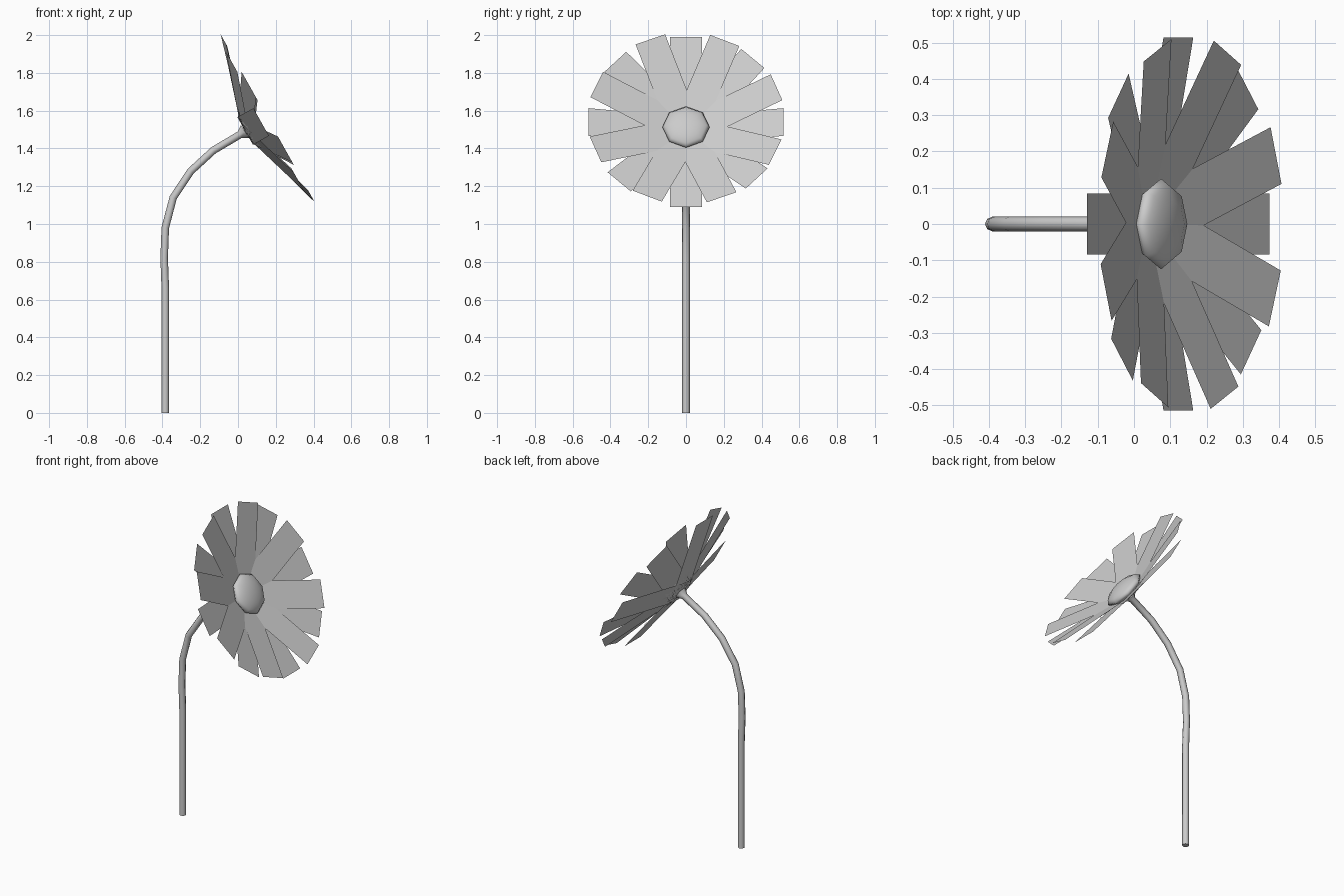
import bpy, math
from mathutils import Matrix, Vector

if "Cube" in bpy.data.objects:
    bpy.data.objects.remove(bpy.data.objects["Cube"])

# Flower head frame: local Y points up the tilted face, local Z looks out of it
n = Vector((0.872, 0, 0.489)).normalized()
v = Vector((-n.z, 0, n.x))
head = Matrix(((0, v.x, n.x, 0.1225),
               (1, v.y, n.y, 0),
               (0, v.z, n.z, 1.54),
               (0, 0, 0, 1)))


def petal_ring(name, start, count, tip_height):
    """Ring of straight strip petals rising from the centre to tip_height."""
    half, length, base = 0.084, 0.515, -0.097
    verts, faces = [], []
    for i in range(count):
        a = math.radians(start + 360 * i / count)
        out = Vector((math.sin(a), math.cos(a), 0))
        side = Vector((math.cos(a), -math.sin(a), 0))
        k = len(verts)
        for r, w in ((0, half), (length, half)):
            z = base + (tip_height - base) * r / length
            for s in (-1, 1):
                verts.append(out * r + side * s * w + Vector((0, 0, z)))
        faces.append((k, k + 2, k + 3, k + 1)[::-1])
    me = bpy.data.meshes.new(name)
    me.from_pydata(verts, [], faces)
    ob = bpy.data.objects.new(name, me)
    ob.matrix_world = head
    bpy.context.collection.objects.link(ob)


# Petals: back, middle and front layers
petal_ring("petals_back", 0, 4, 0.0)
petal_ring("petals_middle", 43.4, 4, 0.02)
petal_ring("petals_front", 23.5, 8, 0.04)

# Flower centre: flattened eight-sided dome
bpy.ops.mesh.primitive_uv_sphere_add(segments=8, ring_count=6, radius=1)
centre = bpy.context.object
centre.name = "flower_centre"
centre.matrix_world = head @ Matrix.Translation((0, 0, -0.055)) @ Matrix.Diagonal((0.125, 0.125, 0.045, 1))
bpy.ops.object.shade_smooth()

# Stem: bent eight-sided tube flaring under the petals
path = [(-0.385, 0, 1), (-0.385, 0.66, 1), (-0.391, 0.82, 1), (-0.385, 0.98, 1),
        (-0.343, 1.14, 1), (-0.25, 1.28, 1), (-0.13, 1.39, 1),
        (0.01, 1.473, 1), (0.037, 1.49, 2)]
cu = bpy.data.curves.new("stem", 'CURVE')
cu.dimensions = '3D'
cu.bevel_depth = 0.02
cu.bevel_resolution = 2
cu.use_fill_caps = True
sp = cu.splines.new('POLY')
sp.points.add(len(path) - 1)
for p, (x, z, r) in zip(sp.points, path):
    p.co = (x, 0, z, 1)
    p.radius = r
stem = bpy.data.objects.new("stem", cu)
bpy.context.collection.objects.link(stem)
bpy.ops.object.select_all(action='DESELECT')
stem.select_set(True)
bpy.context.view_layer.objects.active = stem
bpy.ops.object.convert(target='MESH')
bpy.ops.object.shade_smooth_by_angle(angle=math.radians(50))
